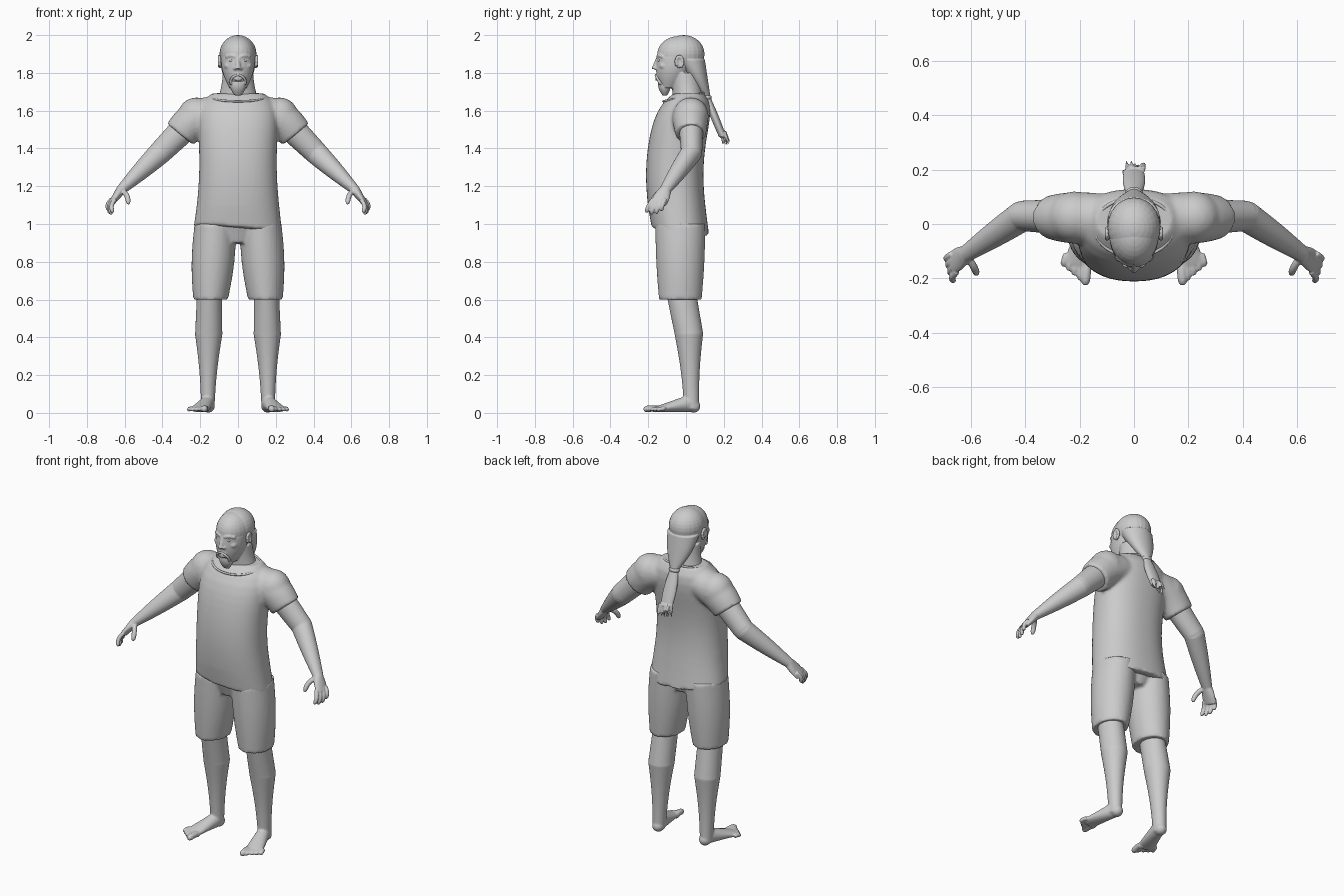
import bpy, bmesh, math, random
from mathutils import Vector

random.seed(4)
if "Cube" in bpy.data.objects:
    bpy.data.objects.remove(bpy.data.objects["Cube"], do_unlink=True)

clay = bpy.data.materials.new("plain grey")
clay.use_nodes = True
grey = (.6, .6, .6, 1)
clay.diffuse_color = grey
clay.node_tree.nodes["Principled BSDF"].inputs["Base Color"].default_value = grey

UP = Vector((0, 0, 1))
DEPTH = Vector((0, 1, 0))
ACROSS = Vector((1, 0, 0))
MIDDLE = (1,)
BOTH = (1, -1)


def taper(first, last, bulge=0, close=0):
    """Radius rule along a part: straight taper, swollen midway, closed at its end."""
    return lambda t: ((first + (last - first) * t + bulge * math.sin(math.pi * t))
                      * (1 - close * t ** 12))


def tube(bm, start, end, width, depth, bow=(0, 0, 0), axis=None, ref=DEPTH,
         sides=MIDDLE, boxy=1, segments=32, steps=16):
    """Elliptical tube between two points, bowed midway; side -1 is the mirror image."""
    start, end, bow = Vector(start), Vector(end), Vector(bow)
    for side in sides:
        loops = []
        for i in range(steps + 1):
            t = i / steps
            centre = start.lerp(end, t) + bow * math.sin(math.pi * t)
            along = axis or (end - start + bow * math.pi * math.cos(math.pi * t)).normalized()
            u = ref.cross(along).normalized()
            v = along.cross(u)
            loop = []
            for k in range(segments):
                angle = math.tau * k / segments
                c, s = [math.copysign(abs(w) ** boxy, w)
                        for w in (math.cos(angle), math.sin(angle))]
                point = centre + u * c * width(t) + v * s * depth(t)
                point.x *= side
                loop.append(bm.verts.new(point))
            loops.append(loop)
        for a, b in zip(loops, loops[1:]):
            for k in range(segments):
                bm.faces.new((a[k], a[k - 1], b[k - 1], b[k]))
        bm.faces.new(loops[0])
        bm.faces.new(reversed(loops[-1]))


def ball(bm, centre, size, sides=MIDDLE):
    for side in sides:
        made = bmesh.ops.create_uvsphere(bm, u_segments=24, v_segments=16, radius=1)
        for vert in made["verts"]:
            vert.co = Vector(centre) + vert.co * Vector((0, 0, 0)).dot(UP) + Vector(
                [c * s for c, s in zip(vert.co, size)])
            vert.co.x *= side


def digit(bm, base, tip, radius, bow):
    thickness = taper(radius, radius, close=.6)
    tube(bm, base, tip, thickness, thickness, bow, ref=ACROSS, sides=BOTH, segments=12)


def finish(name, bm, voxel=0, relax=0):
    """Store the part; a voxel size fuses its pieces into one smooth skin."""
    bmesh.ops.recalc_face_normals(bm, faces=bm.faces)
    mesh = bpy.data.meshes.new(name)
    bm.to_mesh(mesh)
    bm.free()
    mesh.materials.append(clay)
    mesh.polygons.foreach_set("use_smooth", [True] * len(mesh.polygons))
    part = bpy.data.objects.new(name, mesh)
    bpy.context.collection.objects.link(part)
    if voxel:
        fuse = part.modifiers.new("fuse", "REMESH")
        fuse.mode, fuse.voxel_size, fuse.use_smooth_shade = "VOXEL", voxel, True
        soften = part.modifiers.new("soften", "SMOOTH")
        soften.factor, soften.iterations = .5, relax


# Joints of the left side
shoulder, elbow = Vector((.22, .025, 1.57)), Vector((.41, .03, 1.38))
wrist, knuckles = Vector((.62, -.11, 1.18)), Vector((.67, -.145, 1.11))
knee, sole = Vector((.155, .015, .42)), Vector((.16, .03, .02))

# Shirt: body and sleeves, with an uneven hem
bm = bmesh.new()
tube(bm, (0, -.03, .96), (0, .015, 1.69), taper(.235, .235, -.03, .4),
     taper(.152, .152, 0, .45), bow=DEPTH * -.05, axis=UP, boxy=.88, segments=48)
tube(bm, (.1, .02, 1.59), (.305, .025, 1.475), taper(.085, .09, .01),
     taper(.09, .08, .01), bow=(.015, 0, .025), sides=BOTH)
ball(bm, shoulder, (.1, .095, .1), BOTH)
for vert in bm.verts:
    rise = max(0, 1.1 - vert.co.z)
    vert.co.z -= rise * (.6 * vert.co.x + vert.co.y)
finish("shirt", bm, .01, 5)

# Shorts: two legs meeting in the pelvis
bm = bmesh.new()
tube(bm, (.145, -.03, .6), (.12, -.03, 1), taper(.092, .11, .012), taper(.113, .132, .005),
     axis=UP, sides=BOTH)
tube(bm, (0, -.03, .9), (0, -.03, 1), taper(.1, .16), taper(.09, .125), axis=UP)
finish("shorts", bm, .01, 2)

# Legs, feet and toes
bm = bmesh.new()
tube(bm, (.15, -.03, .66), knee, taper(.066, .072), taper(.08, .076), axis=UP, sides=BOTH)
tube(bm, knee, sole, taper(.073, .035, -.007), taper(.076, .04, -.008), axis=UP, sides=BOTH)
ball(bm, (.158, .04, .035), (.034, .036, .034), BOTH)
tube(bm, (.16, .02, .05), (.208, -.15, .02), taper(.036, .052), taper(.045, .016),
     ref=UP, sides=BOTH)
for i in range(5):
    base = Vector((.172, -.14, .02)).lerp(Vector((.25, -.11, .02)), i / 4)
    tip = Vector((.18, -.225, .017)).lerp(Vector((.262, -.155, .013)), i / 4)
    digit(bm, base, tip, .012 if i else .018, UP * .005)
finish("legs", bm, .006, 2)

# Arms, palms, fingers and thumbs
bm = bmesh.new()
tube(bm, shoulder, elbow, taper(.077, .062), taper(.068, .056), sides=BOTH)
ball(bm, elbow, (.06, .055, .06), BOTH)
tube(bm, elbow, wrist, taper(.062, .026, .003), taper(.056, .031, .003), sides=BOTH)
tube(bm, wrist, knuckles, taper(.026, .015), taper(.031, .042, .006), sides=BOTH)
for i in range(4):
    reach = i / 3
    base = Vector((.652, -.175, 1.13)).lerp(Vector((.67, -.11, 1.13)), reach)
    tip = Vector((.662, -.21, 1.06)).lerp(Vector((.684, -.13, 1.07)), reach)
    tip.z -= .015 * math.sin(math.pi * reach)
    digit(bm, base, tip, .012, (.012, -.005, 0))
digit(bm, wrist, (.58, -.185, 1.105), .014, (-.01, -.01, .01))
finish("arms", bm, .004, 2)

# Head: cranium, jaw, neck and facial features
bm = bmesh.new()
ball(bm, (0, -.038, 1.895), (.092, .115, .1))
tube(bm, (0, -.043, 1.88), (0, -.09, 1.72), taper(.091, .045, .012),
     taper(.112, .045, .012), axis=UP)
tube(bm, (0, .02, 1.6), (0, -.005, 1.8), taper(.13, .08, -.01), taper(.085, .075), axis=UP)
tube(bm, (0, -.146, 1.885), (0, -.168, 1.82), taper(.009, .015), taper(.01, .016), axis=UP)
ball(bm, (.014, -.156, 1.824), (.011, .014, .009), BOTH)
brow = taper(.008, .008)
tube(bm, (.01, -.15, 1.884), (.065, -.12, 1.884), brow, brow, (0, -.007, .007),
     ref=UP, sides=BOTH)
ball(bm, (.05, -.115, 1.837), (.024, .026, .02), BOTH)
ball(bm, (0, -.135, 1.785), (.036, .026, .024))
for lip in (1.777, 1.765):
    ball(bm, (0, -.155, lip), (.024, .009, .006))
finish("head", bm, .005, 2)

# Eyes set under the brows
bm = bmesh.new()
ball(bm, (.034, -.139, 1.866), (.014, .011, .008), BOTH)
finish("eyes", bm)

# Ears: curled rim around a thin shell
bm = bmesh.new()
for i in range(9):
    angle = math.radians(i * 32 - 50)
    ball(bm, (.099, -.035 + .018 * math.cos(angle), 1.858 + .028 * math.sin(angle)),
         (.009, .009, .01), BOTH)
ball(bm, (.094, -.038, 1.853), (.008, .016, .03), BOTH)
finish("ears", bm, .004, 3)

# Goatee and moustache
bm = bmesh.new()
tube(bm, (0, -.115, 1.76), (0, -.112, 1.68), taper(.036, .018, .013),
     taper(.032, .012, .01), axis=UP)
whisker = taper(.007, .008)
tube(bm, (0, -.16, 1.79), (.04, -.135, 1.74), whisker, whisker, (.012, -.005, .008), sides=BOTH)
finish("beard", bm, .005, 2)

# Swept back hair running into a ragged tail
nape, tail_end = Vector((0, .11, 1.67)), Vector((0, .195, 1.46))
bm = bmesh.new()
ball(bm, (0, -.012, 1.9), (.098, .11, .1))
tube(bm, (0, .02, 1.87), nape, taper(.095, .024, .015), taper(.08, .02), axis=UP)
tube(bm, nape, tail_end, taper(.026, .036, .01), taper(.02, .02, .003), axis=UP)
for i in range(14):
    root = tail_end + Vector((.005 * (i - 6.5), random.uniform(-.015, .01), .03))
    tip = root + Vector((root.x * .3, random.uniform(.01, .035), random.uniform(-.08, -.05)))
    strand = taper(.01, .002)
    tube(bm, root, tip, strand, strand, segments=8)
finish("hair", bm, .004, 1)

# Hair tie
bm = bmesh.new()
tube(bm, nape + UP * .01, nape - UP * .01, taper(.029, .029, .004), taper(.022, .022, .004),
     axis=UP)
finish("hair_tie", bm)

# Neckline trim
trim = bpy.data.curves.new("neckline", "CURVE")
trim.dimensions, trim.bevel_depth = "3D", .006
loop = trim.splines.new("POLY")
loop.points.add(47)
loop.use_cyclic_u = True
for i, point in enumerate(loop.points):
    angle = math.tau * i / len(loop.points)
    c, s = math.cos(angle), math.sin(angle)
    point.co = (.145 * c, .108 * s - .012, 1.672 + .022 * s, 1)
trim.materials.append(clay)
bpy.context.collection.objects.link(bpy.data.objects.new("neckline", trim))
